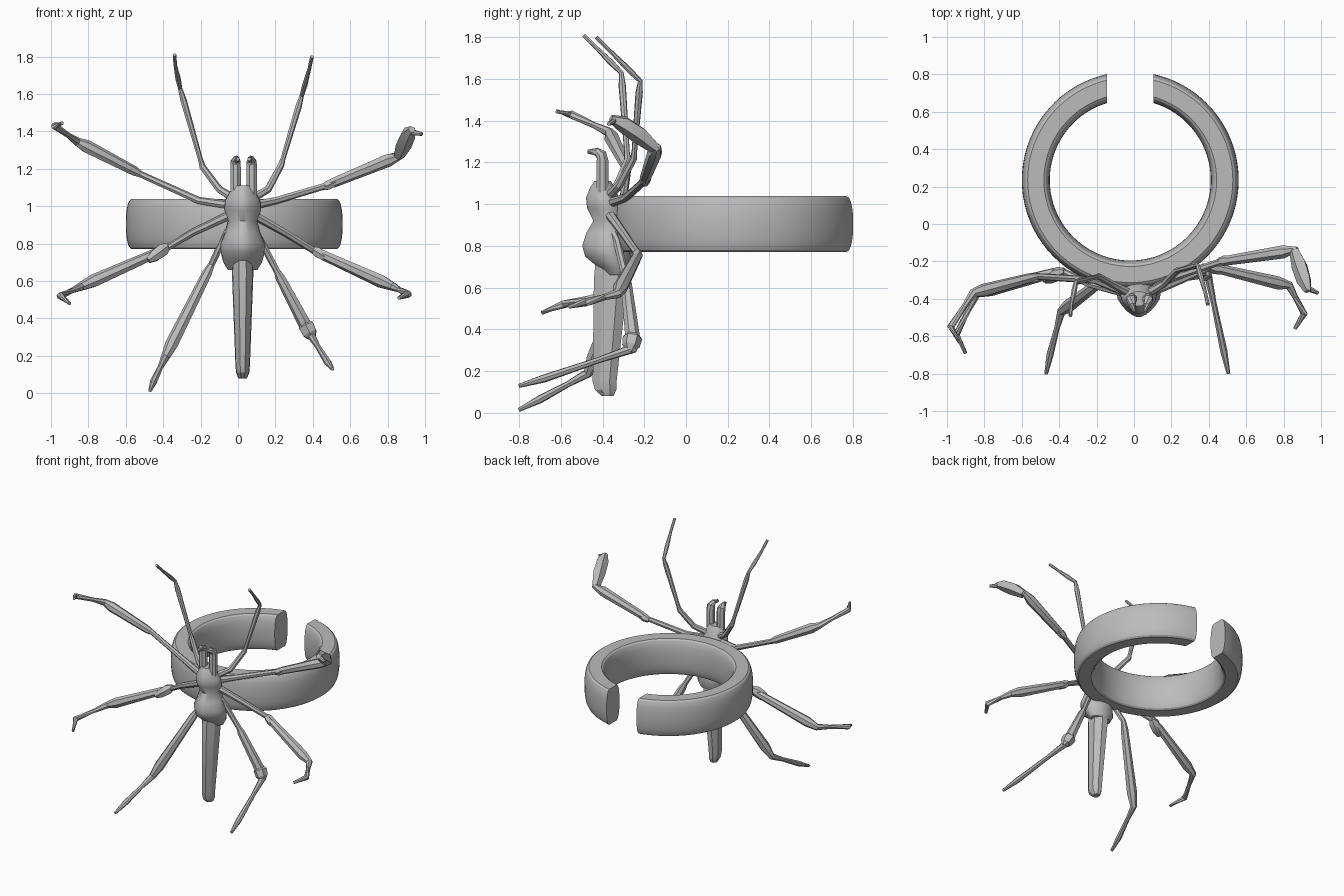
import bpy, bmesh, math
from mathutils import Vector

if "Cube" in bpy.data.objects:
    bpy.data.objects.remove(bpy.data.objects["Cube"])

grey = (0.5, 0.5, 0.5, 1)
metal = bpy.data.materials.new("plain_grey")
metal.use_nodes = True
metal.diffuse_color = grey
metal.node_tree.nodes["Principled BSDF"].inputs["Base Color"].default_value = grey

centre_x = 0.025


def skin(name, rings, sharp_angle):
    """Bridge closed rings of points into a capped solid."""
    bm = bmesh.new()
    rows = [[bm.verts.new(point) for point in ring] for ring in rings]
    count = len(rows[0])
    for lower, upper in zip(rows, rows[1:]):
        for i in range(count):
            j = (i + 1) % count
            bm.faces.new((lower[i], lower[j], upper[j], upper[i]))
    bm.faces.new(rows[0])
    bm.faces.new(rows[-1])
    bmesh.ops.recalc_face_normals(bm, faces=bm.faces)
    mesh = bpy.data.meshes.new(name)
    bm.to_mesh(mesh)
    bm.free()
    mesh.materials.append(metal)
    part = bpy.data.objects.new(name, mesh)
    bpy.context.collection.objects.link(part)
    bpy.ops.object.select_all(action='DESELECT')
    part.select_set(True)
    bpy.context.view_layer.objects.active = part
    bpy.ops.object.shade_smooth_by_angle(angle=math.radians(sharp_angle))


def circle(sides, turn=0.5):
    """Cosine and sine pairs around a circle."""
    angles = [math.tau * (i + turn) / sides for i in range(sides)]
    return [(math.cos(a), math.sin(a)) for a in angles]


def tube(name, points, radii, sides=7, sharp_angle=25):
    """Tapered faceted tube through a chain of points."""
    rings = []
    last = len(points) - 1
    for k, (point, radius) in enumerate(zip(points, radii)):
        along = (points[min(k + 1, last)] - points[max(k - 1, 0)]).normalized()
        across = along.cross(Vector((0, 1, 0))).normalized()
        normal = along.cross(across)
        rings.append([point + radius * (across * c + normal * s) for c, s in circle(sides)])
    skin(name, rings, sharp_angle)


def column(name, stations, sides, sharp_angle, keel):
    """Upright loft through (height, depth position, half width, half depth), narrowed in front."""
    rings = [[(centre_x + width * c * (1 - keel * max(0, -s)), y + depth * s, z)
              for c, s in circle(sides)] for z, y, width, depth in stations]
    skin(name, rings, sharp_angle)


def bangle(radius=0.505, half_width=0.075, half_height=0.136, half_gap=0.125, steps=96):
    """Open band: a lens section with flat rims swept round, with parallel cut ends."""
    section = [(radius + half_width * math.copysign(0.4 + 0.6 * abs(c) ** 0.6, c),
                half_height * s) for c, s in circle(24)]
    rings = []
    for step in range(steps + 1):
        ring = []
        for r, height in section:
            start = math.asin(half_gap / r)
            turn = start + (math.tau - 2 * start) * step / steps
            ring.append((r * math.sin(turn) - 0.02, r * math.cos(turn) + 0.235, height + 0.905))
        rings.append(ring)
    skin("bangle", rings, sharp_angle=28)


def leg(name, hip_height, root, knee, elbow, ankle, tip, shin=0.036):
    """Slim thigh, shin swelling toward the elbow, then a thin clawed foot."""
    root, knee, elbow, ankle, tip = map(Vector, (root, knee, elbow, ankle, tip))
    hip = Vector((centre_x + math.copysign(0.03, root.x), -0.38, hip_height))
    points = [hip, root, knee, knee.lerp(elbow, 0.1), knee.lerp(elbow, 0.85),
              elbow, elbow.lerp(ankle, 0.4), ankle, tip]
    radii = [0.025, 0.02, 0.018, shin * 0.75, shin, shin * 0.65, 0.015, shin * 0.55, 0.01]
    tube(name, points, radii)


bangle()

# Body with a narrow waist and a round rear
column("body", [
    (1.11, -0.4, 0.058, 0.04), (1.08, -0.4, 0.068, 0.06), (1.03, -0.4, 0.095, 0.08),
    (0.98, -0.39, 0.1, 0.085), (0.92, -0.37, 0.08, 0.075), (0.86, -0.38, 0.095, 0.1),
    (0.8, -0.385, 0.12, 0.113), (0.75, -0.375, 0.118, 0.11), (0.7, -0.345, 0.105, 0.08),
    (0.66, -0.335, 0.08, 0.055)], sides=20, sharp_angle=50, keel=0.35)

# Long faceted abdomen
column("abdomen", [
    (0.72, -0.36, 0.06, 0.08), (0.64, -0.36, 0.062, 0.088), (0.15, -0.39, 0.042, 0.062),
    (0.11, -0.385, 0.038, 0.055), (0.08, -0.375, 0.025, 0.03)],
    sides=8, sharp_angle=20, keel=0.2)

# Pair of jaws hooking forward and inward at the top
for side, sign in (("right", -1), ("left", 1)):
    jaw = [Vector((0.03 + sign * x, y, z)) for x, y, z in
           ((0.043, -0.4, 1.04), (0.043, -0.4, 1.21), (0.043, -0.405, 1.235),
            (0.04, -0.43, 1.252), (0.03, -0.47, 1.252))]
    tube(side + "_jaw", jaw, [0.03, 0.03, 0.029, 0.02, 0.01], sides=8)

# Front pair, reaching up
leg("right_first_leg", 1.03, root=(-.1, -.33, 1.09), knee=(-.19, -.28, 1.21),
    elbow=(-.31, -.31, 1.63), ankle=(-.335, -.43, 1.75), tip=(-.34, -.49, 1.81), shin=0.018)
leg("left_first_leg", 1.03, root=(.16, -.32, 1.09), knee=(.23, -.25, 1.22),
    elbow=(.34, -.22, 1.59), ankle=(.38, -.36, 1.73), tip=(.395, -.43, 1.8), shin=0.018)

# Second pair, reaching out and up
leg("right_second_leg", 1, root=(-.21, -.3, 1.03), knee=(-.52, -.28, 1.17),
    elbow=(-.86, -.37, 1.345), ankle=(-.98, -.55, 1.43), tip=(-.94, -.62, 1.445))
leg("left_second_leg", 1, root=(.2, -.29, 1.03), knee=(.47, -.2, 1.11),
    elbow=(.86, -.14, 1.27), ankle=(.92, -.34, 1.4), tip=(.985, -.37, 1.385))

# Ragged outer blade of the second left leg
tube("left_second_blade", [Vector(p) for p in
     ((.86, -.15, 1.27), (.885, -.22, 1.33), (.91, -.3, 1.385), (.93, -.36, 1.41))],
     [0.03, 0.045, 0.042, 0.02], sides=5)

# Third pair, reaching out and down
leg("right_third_leg", 0.97, root=(-.24, -.32, .86), knee=(-.39, -.25, .77),
    elbow=(-.84, -.37, .57), ankle=(-.95, -.59, .52), tip=(-.9, -.69, .48))
leg("left_third_leg", 0.97, root=(.25, -.3, .86), knee=(.41, -.23, .76),
    elbow=(.83, -.33, .57), ankle=(.91, -.48, .53), tip=(.86, -.56, .51))

# Fourth pair, reaching down and forward
leg("right_fourth_leg", 0.92, root=(-.07, -.33, .84), knee=(-.14, -.28, .69),
    elbow=(-.39, -.47, .19), ankle=(-.45, -.7, .065), tip=(-.47, -.8, .015))
leg("left_fourth_leg", 0.92, root=(.12, -.33, .82), knee=(.21, -.29, .65),
    elbow=(.39, -.25, .31), ankle=(.48, -.68, .165), tip=(.505, -.8, .13))

# Knobbly joints where a leg changes thickness
for name, start, end, radius in (
        ("right_third_knuckle", (-.37, -.25, .79), (-.48, -.3, .71), 0.038),
        ("left_third_knuckle", (.4, -.23, .77), (.48, -.25, .72), 0.03),
        ("left_second_knuckle", (.45, -.2, 1.1), (.55, -.19, 1.14), 0.028),
        ("left_fourth_knuckle", (.35, -.25, .39), (.4, -.27, .29), 0.047)):
    start, end = Vector(start), Vector(end)
    tube(name, [start, start.lerp(end, 0.3), start.lerp(end, 0.7), end],
         [0.018, radius, radius * 0.9, 0.018], sides=6)
